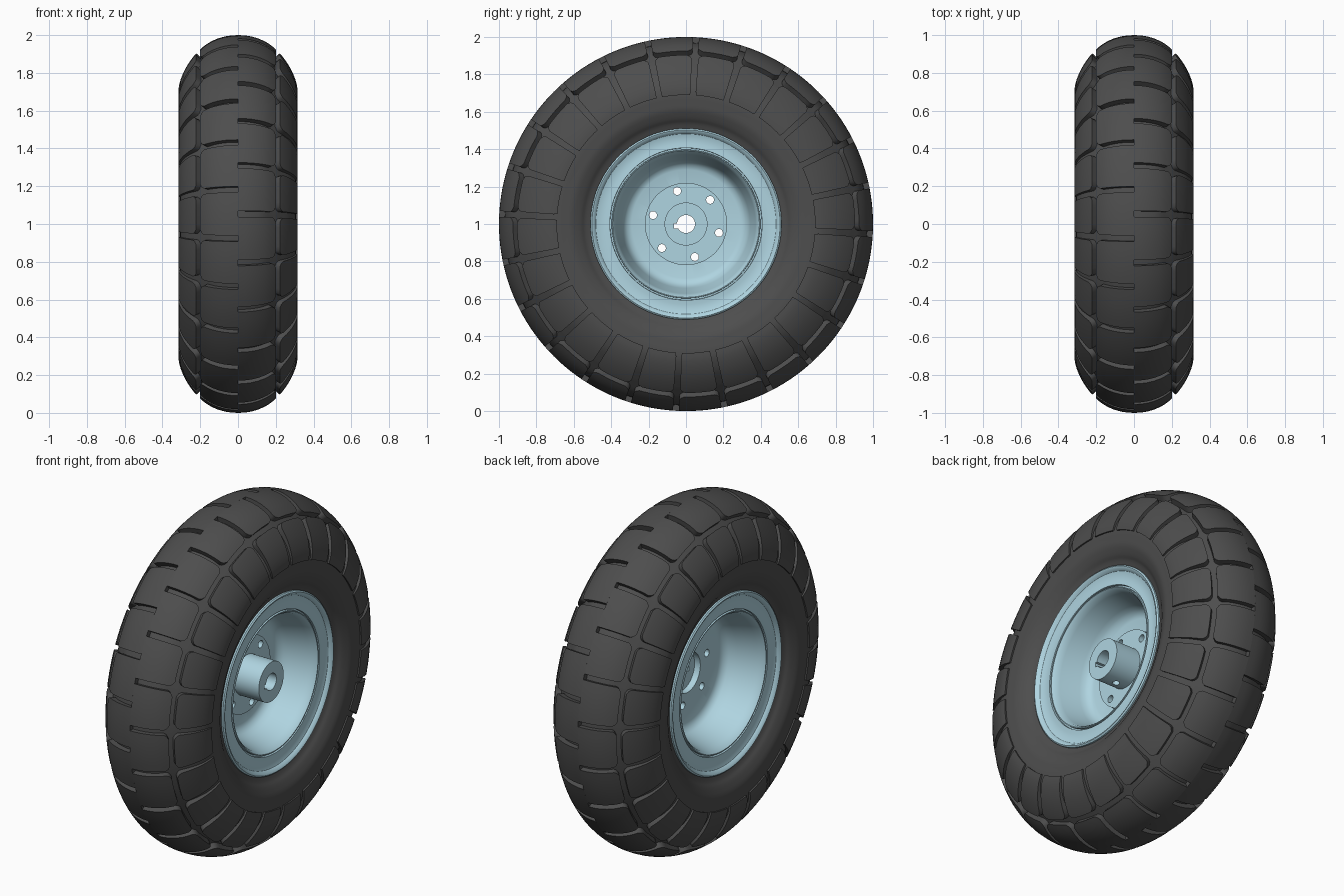
import bpy, bmesh, math
from math import sin, cos, radians, pi
from mathutils import Vector, Matrix

if "Cube" in bpy.data.objects:
    bpy.data.objects.remove(bpy.data.objects["Cube"])

LUGS = 24                      # tread blocks per side
PITCH = 2 * pi / LUGS
PHASE = radians(4.4)           # angle of one block centre on the +x side


def material(name, rgb):
    m = bpy.data.materials.new(name)
    m.diffuse_color = (*rgb, 1)
    m.use_nodes = True
    m.node_tree.nodes["Principled BSDF"].inputs["Base Color"].default_value = m.diffuse_color
    return m


RUBBER = material("dark_rubber", (0.075, 0.075, 0.075))
PAINT = material("blue_paint", (0.43, 0.66, 0.75))


def on_wheel(x, r, a):
    """Point at axial x, radius r, angle a around the axle."""
    return (x, r * cos(a), 1 + r * sin(a))


def finish(bm, name, mat):
    bmesh.ops.recalc_face_normals(bm, faces=bm.faces[:])
    me = bpy.data.meshes.new(name)
    bm.to_mesh(me)
    bm.free()
    ob = bpy.data.objects.new(name, me)
    bpy.context.collection.objects.link(ob)
    if mat:
        me.materials.append(mat)
    return ob


def smooth(ob, deg=35):
    bpy.ops.object.select_all(action='DESELECT')
    ob.select_set(True)
    bpy.context.view_layer.objects.active = ob
    bpy.ops.object.shade_smooth_by_angle(angle=radians(deg))


def lathe(name, profile, mat, n=120):
    """Revolve a closed (x, r) profile around the axle."""
    bm = bmesh.new()
    rings = [[bm.verts.new(on_wheel(x, r, 2 * pi * i / n)) for x, r in profile] for i in range(n)]
    m = len(profile)
    for i in range(n):
        a, b = rings[i], rings[(i + 1) % n]
        for j in range(m):
            k = (j + 1) % m
            bm.faces.new((a[j], a[k], b[k], b[j]))
    return finish(bm, name, mat)


def cylinder(bm, centre, radius, length, axis='X', n=32):
    rot = Matrix.Rotation(pi / 2, 4, 'Y') if axis == 'X' else Matrix()
    bmesh.ops.create_cone(bm, cap_ends=True, segments=n, radius1=radius, radius2=radius,
                          depth=length, matrix=Matrix.Translation(centre) @ rot)


def cut(ob, bm, name):
    """Subtract the cutter mesh from an object."""
    cutter = finish(bm, name, None)
    cutter.hide_render = True
    mod = ob.modifiers.new("cut", 'BOOLEAN')
    mod.operation, mod.solver, mod.object = 'DIFFERENCE', 'EXACT', cutter
    bpy.context.view_layer.objects.active = ob
    bpy.ops.object.modifier_apply(modifier=mod.name)
    bpy.data.objects.remove(cutter)


# Tyre half profile (x, r) over the tread tops, and groove depth at each point
OUTER = [(0, 1), (.07, .993), (.14, .968), (.2, .925), (.25, .868), (.29, .80), (.312, .735),
         (.315, .69), (.31, .65), (.30, .61), (.28, .565), (.262, .54), (.25, .51)]
DEPTH = [.03, .03, .03, .035, .03, .018, .012, .009, .006, 0, 0, 0, 0]


def outer(t):
    i = max(0, min(int(t), len(OUTER) - 2))
    u = t - i
    def key(k):
        if k < 0:
            return Vector((-OUTER[1][0], OUTER[1][1]))
        return Vector(OUTER[min(k, len(OUTER) - 1)])
    p0, p1, p2, p3 = (key(i + k) for k in (-1, 0, 1, 2))
    return .5 * (2 * p1 + (p2 - p0) * u + (2 * p0 - 5 * p1 + 4 * p2 - p3) * u * u
                 + (3 * p1 - p0 - 3 * p2 + p3) * u ** 3)


def inner(t, extra=0.0):
    """Profile point sunk to the groove floor."""
    i = min(int(t), len(DEPTH) - 2)
    d = DEPTH[i] + (DEPTH[i + 1] - DEPTH[i]) * (t - i) + extra
    if t == 0:
        return outer(0) - Vector((0, d))
    tan = (outer(t + .01) - outer(t - .01)).normalized()
    return outer(t) - Vector((-tan.y, tan.x)) * d


# Tyre carcass
half = [tuple(inner(i / 3)) for i in range(3 * (len(OUTER) - 1) + 1)]
half.append((.2, .495))
carcass = lathe("tyre_carcass", half + [(-x, r) for x, r in reversed(half[1:])], RUBBER, 144)
smooth(carcass)


def lugs(name, rows, half_angle, na=6):
    """Raised tread blocks; rows = (profile position, angular shrink in degrees)."""
    bm = bmesh.new()
    m = len(rows)
    for side in (1, -1):
        for k in range(LUGS):
            mid = PHASE + PITCH * (k + (0 if side > 0 else .5))
            def layer(fn):
                g = []
                for t, c in rows:
                    p, h = fn(t), half_angle - radians(c)
                    g.append([bm.verts.new(on_wheel(side * p.x, p.y, mid + h * (2 * j / na - 1)))
                              for j in range(na + 1)])
                return g
            top, low = layer(outer), layer(lambda t: inner(t, .004))
            for i in range(m - 1):
                for j in range(na):
                    bm.faces.new((top[i][j], top[i + 1][j], top[i + 1][j + 1], top[i][j + 1]))
            # Side walls down to the groove floor
            loop = ([(0, j) for j in range(na)] + [(i, na) for i in range(m - 1)]
                    + [(m - 1, j) for j in range(na, 0, -1)] + [(i, 0) for i in range(m - 1, 0, -1)])
            for (i, j), (p, q) in zip(loop, loop[1:] + loop[:1]):
                bm.faces.new((top[i][j], top[p][q], low[p][q], low[i][j]))
    ob = finish(bm, name, RUBBER)
    smooth(ob)


lugs("centre_tread_blocks",
     [(0, 0), (.5, 0), (1, 0), (1.5, 0), (2, 0), (2.35, 0), (2.65, 0), (2.85, .5), (3, 1.6)],
     PITCH / 2 - radians(.9))
lugs("shoulder_tread_blocks",
     [(3.4, 1.6), (3.55, .5), (3.75, 0), (4.2, 0), (4.6, 0), (5, 0), (5.5, 0), (6, 0), (6.5, 0), (7, .2)],
     PITCH / 2 - radians(1.1))

# Rim: dish, rolled lip and seam groove on each side of a central disc
dish = [(.29, .03), (.315, .04), (.333, .062), (.343, .09), (.372, .2), (.38, .228), (.392, .243),
        (.397, .243), (.398, .228), (.406, .228), (.407, .243), (.43, .24), (.46, .24), (.482, .247),
        (.493, .262), (.503, .266), (.511, .26), (.511, .246), (.5, .235)]
right = [(.03, .115)] + [(x, r) for r, x in dish]
left = [(-.012, .115)] + [(-max(x - .018 * (x < .07), .012), r) for r, x in dish]
rim = lathe("wheel_rim", right + left[::-1], PAINT)

# Mounting flange and hub sleeve
flange = lathe("hub_flange", [(.028, .11), (.056, .11), (.056, .22), (.028, .22)], PAINT, 72)
bm = bmesh.new()
cylinder(bm, (.12, 0, 1), .115, .19, n=64)
hub = finish(bm, "hub_sleeve", PAINT)

# Bolt holes through disc and flange
for part in (rim, flange):
    bm = bmesh.new()
    for k in range(6):
        cylinder(bm, on_wheel(.02, .182, radians(45 + 60 * k)), .021, .3, n=24)
    cut(part, bm, "bolt_hole_cutter")

# Axle bore, keyway and set screw hole
bm = bmesh.new()
cylinder(bm, (.12, 0, 1), .048, .5, n=40)
cut(hub, bm, "bore_cutter")
bm = bmesh.new()
bmesh.ops.create_cube(bm, size=1, matrix=Matrix.Translation((.12, -.035, .99))
                      @ Matrix.Diagonal((.5, .056, .026, 1)))
cut(hub, bm, "keyway_cutter")
bm = bmesh.new()
cylinder(bm, (.125, 0, .9), .02, .16, 'Z', 24)
cut(hub, bm, "set_screw_cutter")

for part in (rim, flange, hub):
    smooth(part)
